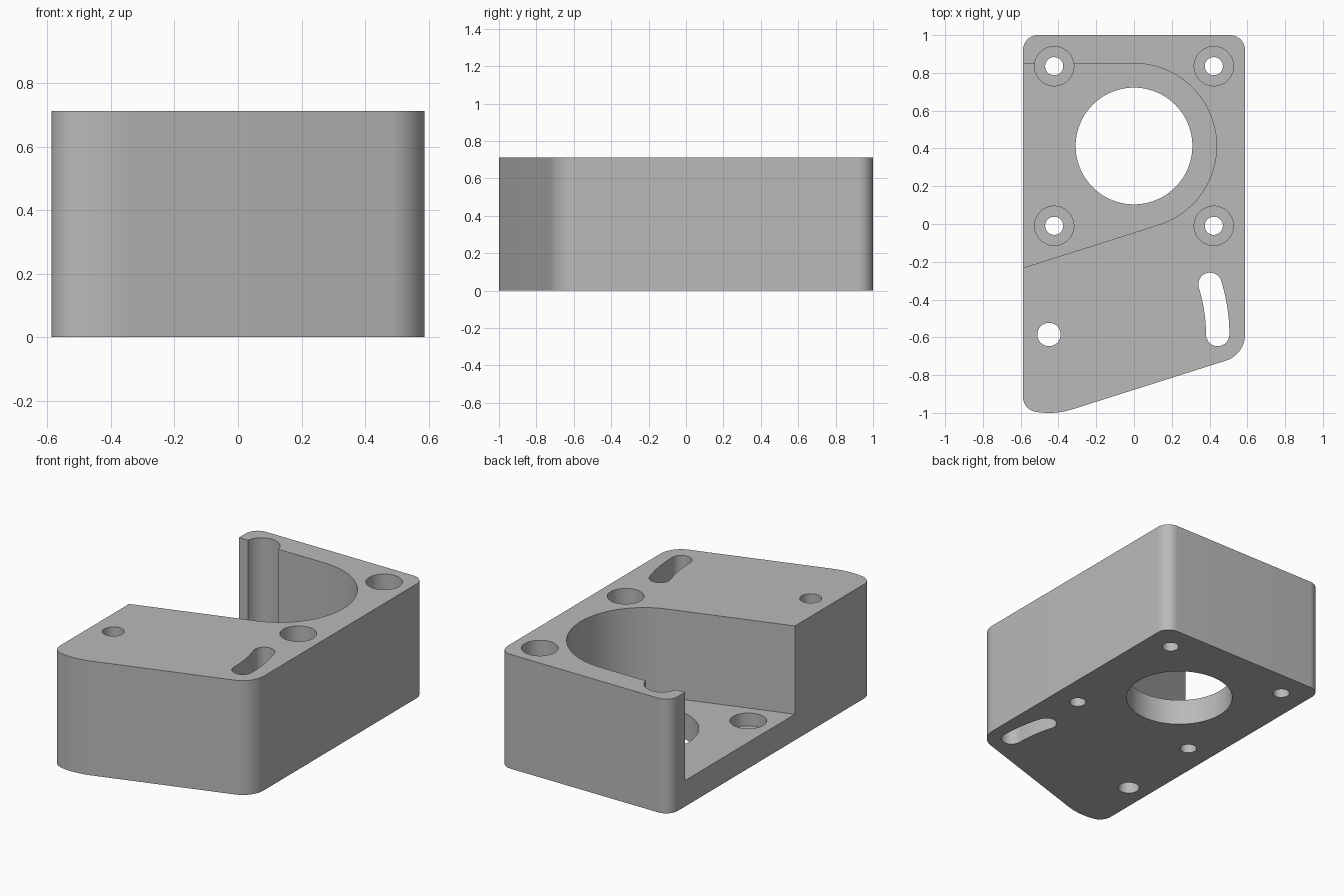
import bpy, bmesh
from math import pi, sin, cos, asin, sqrt, radians

if "Cube" in bpy.data.objects:
    bpy.data.objects.remove(bpy.data.objects["Cube"], do_unlink=True)

HALF_X, HEIGHT, FLOOR = 0.588, 0.712, 0.162
BORE_Y, PITCH = 0.413, 0.4225            # motor bore centre and bolt half spacing
PIVOT_X, PIVOT_Y = -0.45, -0.585         # pivot hole, centre of the slot's sweep
SWING = 0.893

grey = bpy.data.materials.new("plain_grey")
grey.use_nodes = True
COLOUR = (0.49, 0.49, 0.49, 1)
grey.diffuse_color = COLOUR
grey.node_tree.nodes["Principled BSDF"].inputs["Base Color"].default_value = COLOUR


def arc(cx, cy, r, start, end, n=16):
    """Points on an arc, angles in radians."""
    steps = [start + (end - start) * i / n for i in range(n + 1)]
    return [(cx + r * cos(a), cy + r * sin(a)) for a in steps]


def circle(cx, cy, r, n=64):
    return arc(cx, cy, r, 0, 2 * pi, n)[:-1]


def prism(name, outline, z0, z1):
    """Extrude a closed outline from z0 to z1."""
    bm = bmesh.new()
    face = bm.faces.new([bm.verts.new((x, y, z0)) for x, y in outline])
    new = bmesh.ops.extrude_face_region(bm, geom=[face])["geom"]
    for v in new:
        if isinstance(v, bmesh.types.BMVert):
            v.co.z = z1
    bmesh.ops.recalc_face_normals(bm, faces=bm.faces)
    mesh = bpy.data.meshes.new(name)
    bm.to_mesh(mesh)
    bm.free()
    mesh.materials.append(grey)
    obj = bpy.data.objects.new(name, mesh)
    bpy.context.collection.objects.link(obj)
    return obj


def cut(body, outline, z0=-0.1, z1=HEIGHT + 0.1):
    """Subtract a prism from the body."""
    cutter = prism("cutter", outline, z0, z1)
    cutter.hide_render = True
    mod = body.modifiers.new("cut", "BOOLEAN")
    mod.operation, mod.solver, mod.object = "DIFFERENCE", "EXACT", cutter
    bpy.context.view_layer.objects.active = body
    bpy.ops.object.modifier_apply(modifier=mod.name)
    bpy.data.objects.remove(cutter, do_unlink=True)


# Body outline: rounded back corners, slanted front tangent to two arcs
nose_r, tail_r, corner = 0.415, 0.145, 0.08
tail_x = HALF_X - tail_r
slant = asin((nose_r - tail_r) / (tail_x - PIVOT_X))
fx = -HALF_X + corner
fy = PIVOT_Y - sqrt((nose_r - corner) ** 2 - (fx - PIVOT_X) ** 2)
blend = -pi / 2 + asin((fx - PIVOT_X) / (nose_r - corner))
outline = arc(HALF_X - corner, 1 - corner, corner, 0, pi / 2)
outline += arc(fx, 1 - corner, corner, pi / 2, pi)
outline += arc(fx, fy, corner, pi, 2 * pi + blend)
outline += arc(PIVOT_X, PIVOT_Y, nose_r, blend, slant - pi / 2)[1:]
outline += arc(tail_x, PIVOT_Y, tail_r, slant - pi / 2, 0)
body = prism("mount_block", outline, 0, HEIGHT)

# Motor pocket, open towards the side
pocket_r, out = 0.437, -0.8
pocket = arc(0, BORE_Y, pocket_r, slant - pi / 2, pi / 2, 64)
tx, ty = pocket[0]
pocket += [(out, BORE_Y + pocket_r), (out, ty + (out - tx) * sin(slant) / cos(slant))]
cut(body, pocket, FLOOR)

# Bore, then bolt holes with deep counterbores
cut(body, circle(0, BORE_Y, 0.309, 96))
for sx in (-1, 1):
    for sy in (-1, 1):
        x, y = sx * PITCH, BORE_Y + sy * PITCH
        cut(body, circle(x, y, 0.104), 0.082)
        cut(body, circle(x, y, 0.048, 48))

# Pivot hole and curved adjustment slot
slot_r, sweep = 0.062, radians(17.3)
cut(body, circle(PIVOT_X, PIVOT_Y, slot_r))
ex, ey = PIVOT_X + SWING * cos(sweep), PIVOT_Y + SWING * sin(sweep)
slot = arc(PIVOT_X, PIVOT_Y, SWING + slot_r, 0, sweep)
slot += arc(ex, ey, slot_r, sweep, sweep + pi)[1:]
slot += arc(PIVOT_X, PIVOT_Y, SWING - slot_r, sweep, 0)[1:]
slot += arc(PIVOT_X + SWING, PIVOT_Y, slot_r, pi, 2 * pi)[1:-1]
cut(body, slot)

# Smooth curved walls, keep rims crisp
bpy.ops.object.select_all(action="DESELECT")
body.select_set(True)
bpy.context.view_layer.objects.active = body
bpy.ops.object.shade_smooth_by_angle(angle=radians(30))
